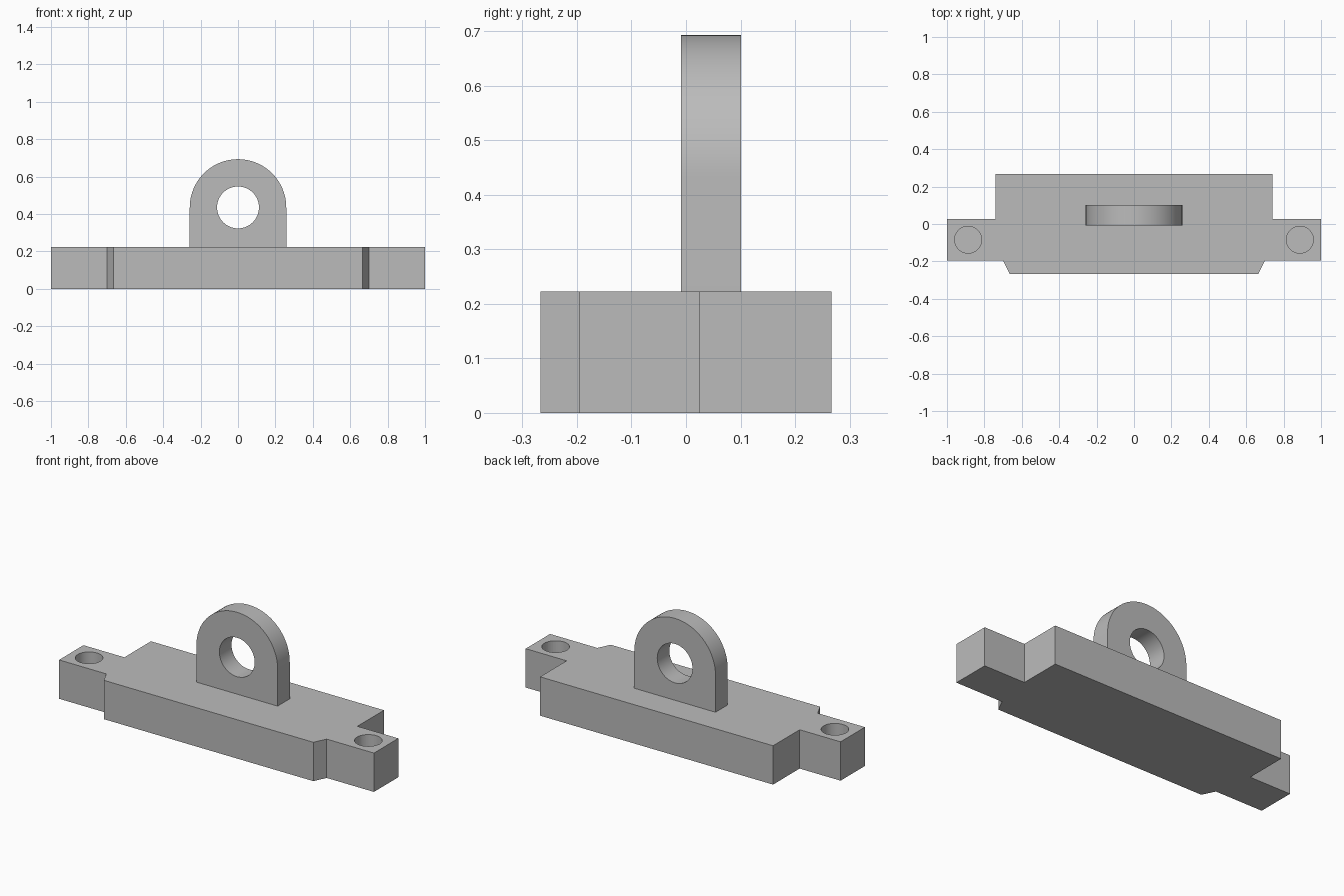
import bpy, bmesh, math
from mathutils import Vector

cube = bpy.data.objects.get("Cube")
if cube:
    bpy.data.objects.remove(cube, do_unlink=True)

# Single plain grey
grey = bpy.data.materials.new("plain grey")
grey.use_nodes = True
colour = (0.5, 0.5, 0.5, 1)
grey.diffuse_color = colour
grey.node_tree.nodes["Principled BSDF"].inputs["Base Color"].default_value = colour


def prism(name, outline, direction):
    """Extrude a flat outline of 3D points along a direction."""
    bm = bmesh.new()
    face = bm.faces.new([bm.verts.new(p) for p in outline])
    out = bmesh.ops.extrude_face_region(bm, geom=[face])
    verts = [g for g in out["geom"] if isinstance(g, bmesh.types.BMVert)]
    bmesh.ops.translate(bm, verts=verts, vec=Vector(direction))
    bmesh.ops.recalc_face_normals(bm, faces=bm.faces)
    mesh = bpy.data.meshes.new(name)
    bm.to_mesh(mesh)
    bm.free()
    mesh.materials.append(grey)
    obj = bpy.data.objects.new(name, mesh)
    bpy.context.collection.objects.link(obj)
    return obj


def drill(obj, centre, radius, depth, tilt=0):
    """Cut a round hole and discard the cutter."""
    bpy.ops.mesh.primitive_cylinder_add(vertices=64, radius=radius, depth=depth,
                                        location=centre, rotation=(tilt, 0, 0))
    cutter = bpy.context.object
    cutter.name = "hole_cutter"
    cutter.hide_render = True
    cutter.data.materials.append(grey)
    mod = obj.modifiers.new("hole", 'BOOLEAN')
    mod.operation = 'DIFFERENCE'
    mod.solver = 'EXACT'
    mod.object = cutter
    bpy.ops.object.select_all(action='DESELECT')
    bpy.context.view_layer.objects.active = obj
    obj.select_set(True)
    bpy.ops.object.modifier_apply(modifier=mod.name)
    bpy.data.objects.remove(cutter, do_unlink=True)
    bpy.ops.object.shade_smooth_by_angle(angle=math.radians(30))


# Base block with narrow end tabs and a chamfered front
base_height = 0.223
half = [(0.665, -0.267), (0.70, -0.195), (1, -0.195),
        (1, 0.026), (0.74, 0.026), (0.74, 0.267)]
plan = half + [(-x, y) for x, y in reversed(half)]
base = prism("base_block", [(x, y, 0) for x, y in plan], (0, 0, base_height))

# Blind screw holes in the tabs
hole_depth = 0.15
for side in (-1, 1):
    drill(base, (side * 0.887, -0.084, base_height), 0.072, 2 * hole_depth)

# Upright lug with rounded top and through hole
radius, eye_z, front_y, thickness = 0.258, 0.435, -0.009, 0.11
steps = 48
arc = [(radius * math.cos(math.pi * i / steps), front_y,
        eye_z + radius * math.sin(math.pi * i / steps)) for i in range(steps + 1)]
foot = [(-radius, front_y, base_height), (radius, front_y, base_height)]
lug = prism("lug", arc + foot, (0, thickness, 0))
drill(lug, (0, front_y + thickness / 2, eye_z), 0.112, 0.4, math.pi / 2)
